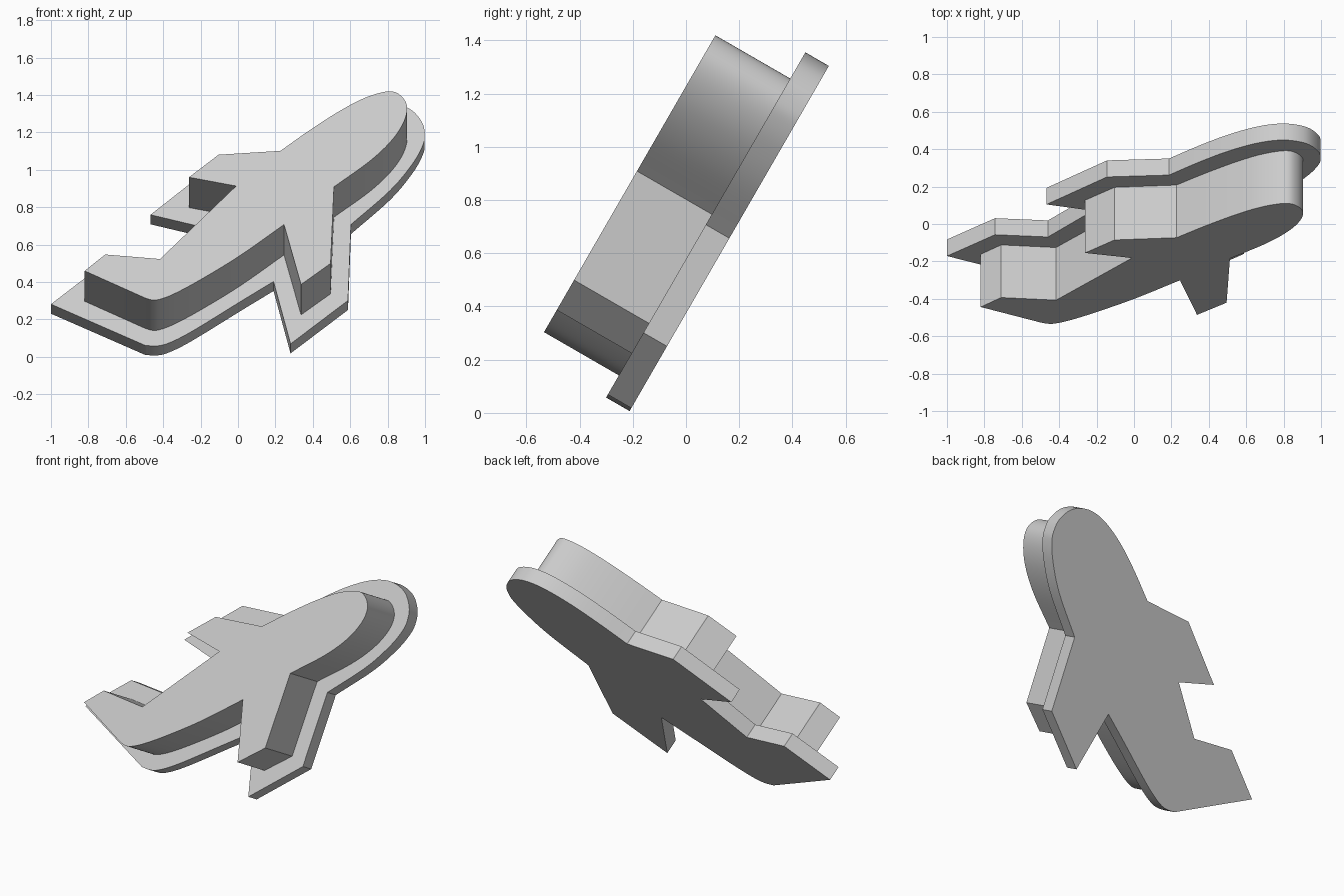
import bpy
import bmesh
from math import radians
from mathutils import Matrix, Vector

default_cube = bpy.data.objects.get("Cube")
if default_cube:
    bpy.data.objects.remove(default_cube, do_unlink=True)

# Single matte grey
grey = bpy.data.materials.new("light_grey")
grey.use_nodes = True
colour = (0.6, 0.6, 0.6, 1)
grey.diffuse_color = colour
grey.node_tree.nodes["Principled BSDF"].inputs["Base Color"].default_value = colour

# The flat outlines lean back around the x axis
LEAN = Matrix.Rotation(radians(60), 4, "X")


def smooth_run(points, steps=6):
    """Return a rounded path that passes through all the given points."""
    pts = [Vector(p) for p in points]
    padded = [pts[0] * 2 - pts[1]] + pts + [pts[-1] * 2 - pts[-2]]
    path = []
    for a, b, c, d in zip(padded, padded[1:], padded[2:], padded[3:]):
        for i in range(steps):
            t = i / steps
            path.append(b + (c - a) * t / 2
                        + (a * 2 - b * 5 + c * 4 - d) * t * t / 2
                        + (b * 3 - a - c * 3 + d) * t ** 3 / 2)
    return path + [pts[-1]]


def plate(name, outline, bottom, top):
    """Extrude a closed outline between two depths, then lean it back."""
    bm = bmesh.new()
    verts = [bm.verts.new((p[0], p[1], bottom)) for p in outline]
    face = bm.faces.new(verts)
    extruded = bmesh.ops.extrude_face_region(bm, geom=[face], use_keep_orig=True)
    raised = [g for g in extruded["geom"] if isinstance(g, bmesh.types.BMVert)]
    bmesh.ops.translate(bm, vec=(0, 0, top - bottom), verts=raised)
    bmesh.ops.recalc_face_normals(bm, faces=bm.faces)
    bm.transform(LEAN)
    mesh = bpy.data.meshes.new(name)
    bm.to_mesh(mesh)
    bm.free()
    mesh.materials.append(grey)
    obj = bpy.data.objects.new(name, mesh)
    bpy.context.collection.objects.link(obj)
    bpy.ops.object.select_all(action="DESELECT")
    obj.select_set(True)
    bpy.context.view_layer.objects.active = obj
    bpy.ops.object.shade_smooth_by_angle(angle=radians(25))


# Raised aeroplane: tail fin and one wing, nose, other wing, rear fuselage
body_tail_and_wing = [(-.82, .176), (-.71, .277), (-.417, .249),
                      (-.01, .7), (-.262, .754), (-.104, .893)]
body_nose = [(.227, .917), (.385, 1.046), (.545, 1.164), (.68, 1.245),
             (.802, 1.284), (.866, 1.262), (.903, 1.195), (.888, 1.1),
             (.824, .985), (.706, .855), (.513, .695)]
body_wing = [(.495, .222), (.337, .092)]
body_rear = [(.246, .462), (.01, .27), (-.2, .122), (-.337, .037),
             (-.417, .001), (-.46, -.003), (-.497, .009)]
plate("aeroplane_body",
      body_tail_and_wing + smooth_run(body_nose) + body_wing + smooth_run(body_rear),
      .289, .614)

# Wider backing plate with a matching outline
base_tail_and_wing = [(-1, .158), (-.743, .386), (-.46, .362),
                      (-.22, .642), (-.468, .71), (-.144, 1.004)]
base_nose = [(.187, 1.024), (.35, 1.164), (.513, 1.286), (.674, 1.372),
             (.807, 1.398), (.92, 1.362), (.984, 1.28), (.998, 1.2),
             (.985, 1.13), (.93, 1.02), (.813, .86), (.604, .65)]
base_wing = [(.588, .181), (.281, -.087)]
base_rear = [(.19, .298), (.01, .172), (-.2, .022), (-.31, -.05),
             (-.39, -.09), (-.444, -.1), (-.497, -.096)]
plate("backing_plate",
      base_tail_and_wing + smooth_run(base_nose) + base_wing + smooth_run(base_rear),
      .187, .289)
